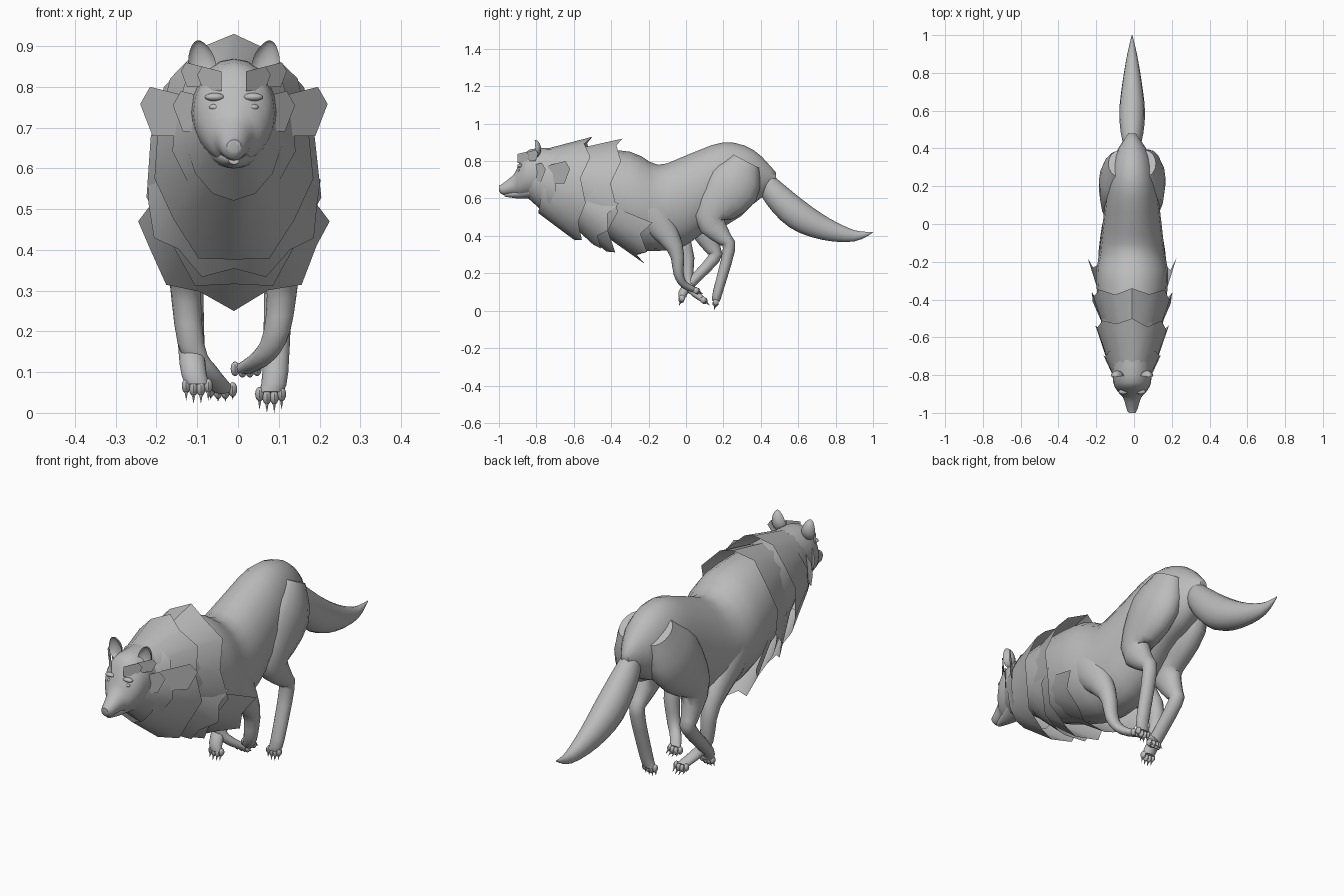
import bpy, bmesh, random
from math import pi, sin, cos, radians
from mathutils import Vector, Matrix

random.seed(4)
if "Cube" in bpy.data.objects:
    bpy.data.objects.remove(bpy.data.objects["Cube"], do_unlink=True)

fur = bpy.data.materials.new("grey_fur")
fur.use_nodes = True
fur.diffuse_color = (0.5, 0.5, 0.5, 1)
fur.node_tree.nodes["Principled BSDF"].inputs["Base Color"].default_value = fur.diffuse_color
MID = -0.01  # body centre line


def finish(bm, name, angle=50):
    """Turn the mesh into a smooth object that keeps its sharp edges."""
    bmesh.ops.recalc_face_normals(bm, faces=bm.faces)
    mesh = bpy.data.meshes.new(name)
    bm.to_mesh(mesh)
    bm.free()
    mesh.materials.append(fur)
    mesh.shade_smooth()
    mesh.set_sharp_from_angle(angle=radians(angle))
    bpy.context.collection.objects.link(bpy.data.objects.new(name, mesh))


def spline(rows, steps=3):
    """Smooth the section list with a Catmull-Rom curve."""
    padded = [rows[0], *rows, rows[-1]]
    smooth = []
    for before, start, end, after in zip(padded, padded[1:], padded[2:], padded[3:]):
        for step in range(steps):
            t = step / steps
            smooth.append([
                q + 0.5 * t * (r - p + t * (2 * p - 5 * q + 4 * r - w + t * (3 * (q - r) + w - p)))
                for p, q, r, w in zip(before, start, end, after)])
    return smooth + [list(rows[-1])]


def loft(name, sections, sides=16, upright=False):
    """Skin elliptical sections (x, y, z, width radius, depth radius)."""
    sections = spline(sections)
    bm = bmesh.new()
    rings = []
    for i, (x, y, z, width, depth) in enumerate(sections):
        last, following = sections[max(0, i - 1)], sections[min(len(sections) - 1, i + 1)]
        tangent = (Vector(following[:3]) - Vector(last[:3])).normalized()
        across = Vector((0, 0, 1)) if upright else Vector((0, -tangent.z, tangent.y))
        ring = []
        for k in range(sides):
            turn = 2 * pi * k / sides
            offset = Vector((width * cos(turn), 0, 0)) + across * depth * sin(turn)
            ring.append(bm.verts.new(Vector((x, y, z)) + offset))
        rings.append(ring)
    for ring, after in zip(rings, rings[1:]):
        for k in range(sides):
            bm.faces.new((ring[k - 1], ring[k], after[k], after[k - 1]))
    bm.faces.new(rings[0])
    bm.faces.new(rings[-1])
    finish(bm, name)


def barrel(name, outline, width_rule):
    """Loft a body part from (y, top, bottom), its width following its height."""
    sections = []
    for y, top, bottom in outline:
        half = (top - bottom) / 2
        sections.append((MID, y, bottom + half, width_rule(y, half), half))
    loft(name, sections, 20, upright=True)


def blob(name, centre, size, segments=12):
    bm = bmesh.new()
    place = Matrix.Translation(centre) @ Matrix.Diagonal((*size, 1))
    bmesh.ops.create_uvsphere(bm, u_segments=segments, v_segments=8, radius=1, matrix=place)
    finish(bm, name)


# Trunk, narrower behind the ribs
barrel("trunk", [(-0.8, 0.86, 0.62), (-0.6, 0.87, 0.47), (-0.3, 0.85, 0.34), (-0.15, 0.78, 0.32),
                 (0, 0.83, 0.35), (0.2, 0.9, 0.5), (0.36, 0.86, 0.57), (0.48, 0.74, 0.68)],
       lambda y, half: half * (0.75 if y < -0.1 else 0.65))

# Head, jaw and nose
barrel("head", [(-1, 0.67, 0.64), (-0.98, 0.68, 0.62), (-0.92, 0.73, 0.62), (-0.89, 0.79, 0.61),
                (-0.84, 0.86, 0.61), (-0.72, 0.87, 0.6)],
       lambda y, half: half * 0.75 + 0.006)
barrel("lower_jaw", [(-0.97, 0.63, 0.61), (-0.9, 0.66, 0.6), (-0.83, 0.7, 0.6)],
       lambda y, half: half * 1.3)
blob("nose", (MID, -0.985, 0.66), (0.022, 0.015, 0.014))

# Tail
tail_path = [(0.42, 0.7, 0.05), (0.48, 0.62, 0.07), (0.6, 0.51, 0.08), (0.75, 0.435, 0.06),
             (0.9, 0.4, 0.03), (1, 0.42, 0.002)]
loft("tail", [(MID, y, z, radius * 0.85, radius) for y, z, radius in tail_path])


def leg(name, hip, paw, bow, path, radii):
    """Bowed leg along (y, z) joints, ending in four clawed toes."""
    sections = []
    for i, ((y, z), radius) in enumerate(zip(path, radii)):
        t = i / (len(path) - 1)
        x = hip + (paw - hip) * t + bow * sin(pi * t)
        sections.append((x, y, z, 0.02 + 0.45 * radius, radius))
    loft(name, sections)

    end = Vector((paw, *path[-1]))
    aim = (end - Vector((paw, *path[-2]))).normalized()
    tilt = aim.to_track_quat("Z", "Y").to_matrix().to_4x4()
    for k in range(4):
        spread = k - 1.5
        toe = end + Vector((spread * 0.018, 0, 0)) + aim * (0.016 - 0.008 * abs(spread))
        blob(f"{name}_toe_{k}", toe, (0.011, 0.016, 0.018), 8)
        bm = bmesh.new()
        bmesh.ops.create_cone(bm, cap_ends=True, segments=6, radius1=0.006, radius2=0, depth=0.03,
                              matrix=Matrix.Translation(toe + aim * 0.024) @ tilt)
        finish(bm, f"{name}_claw_{k}")


# Hind legs, the right one swung forward
hind_radii = (0.08, 0.15, 0.09, 0.045, 0.033, 0.026, 0.022)
leg("hind_leg_left", 0.06, 0.08, 0.03,
    [(0.32, 0.8), (0.25, 0.67), (0.13, 0.5), (0.2, 0.39), (0.23, 0.33), (0.17, 0.1), (0.16, 0.05)],
    hind_radii)
leg("hind_leg_right", -0.08, -0.1, -0.03,
    [(0.32, 0.8), (0.23, 0.65), (0.1, 0.47), (0.14, 0.34), (0.15, 0.28), (0, 0.12), (-0.02, 0.07)],
    hind_radii)

# Front legs, folded back at the wrist
front_radii = (0.09, 0.1, 0.045, 0.028, 0.025, 0.018)
shoulder = [(-0.3, 0.65), (-0.2, 0.54)]
leg("front_leg_left", 0.09, 0.02, 0.05,
    shoulder + [(-0.06, 0.34), (-0.04, 0.2), (-0.01, 0.14), (0.05, 0.11)], front_radii)
leg("front_leg_right", -0.11, -0.04, -0.05,
    shoulder + [(-0.01, 0.34), (0.01, 0.17), (0.03, 0.11), (0.09, 0.06)], front_radii)


def collar(name, top, bottom, half_width, length, reach=pi, count=14, jag=0.2):
    """Flared fur sheet: a slanted oval rim, shrunk and moved forward to its roots."""
    rim_top, rim_bottom = Vector((0, *top)), Vector((0, *bottom))
    root = Vector((MID, -length, 0.78))
    bm = bmesh.new()
    rows = [[], []]
    for k in range(count + 1):
        turn = pi + reach * (2 * k / count - 1) if reach < pi else 2 * pi * k / count
        rim = (rim_top + rim_bottom) / 2 + (rim_top - rim_bottom) / 2 * cos(turn)
        rim.x = MID + half_width * sin(turn)
        start = Vector((MID + (rim.x - MID) * 0.6, rim.y - length, root.z + (rim.z - root.z) * 0.6))
        trim = jag * random.uniform(0.5, 1) if k % 2 else 0
        rows[0].append(bm.verts.new(start))
        rows[1].append(bm.verts.new(rim.lerp(start, trim)))
    for k in range(count):
        bm.faces.new((rows[0][k], rows[0][k + 1], rows[1][k + 1], rows[1][k]))
    bmesh.ops.remove_doubles(bm, verts=bm.verts, dist=0.0005)
    finish(bm, name, 35)


# Mane: overlapping collars from cheeks to shoulders, then bibs under the chest
collar("cheek_ruff", (-0.66, 0.88), (-0.72, 0.49), 0.155, 0.13)
collar("neck_mane", (-0.5, 0.93), (-0.56, 0.35), 0.2, 0.23)
collar("shoulder_mane", (-0.34, 0.92), (-0.38, 0.28), 0.22, 0.25)
collar("upper_bib", (-0.3, 0.72), (-0.46, 0.32), 0.22, 0.2, radians(105), 10)
collar("lower_bib", (-0.14, 0.69), (-0.22, 0.25), 0.235, 0.3, radians(90), 8)


def tuft(name, side, centre, size):
    """Thin pointed lock of fur, swept back as it spreads outwards."""
    x, y, z = centre
    bm = bmesh.new()
    corners = [(-1, -1), (0.5, -1), (1, 0.3), (0.6, 1), (-1, 0.6)]
    bm.faces.new([bm.verts.new((MID + side * (x + u * size), y + u * size, z + v * size))
                  for u, v in corners])
    finish(bm, name)


# Paired face parts
for side, label in ((1, "left"), (-1, "right")):
    def at(x, y, z):
        return MID + side * x, y, z

    # Cupped ear: the front half of an ellipsoid is folded inwards
    ear = bmesh.new()
    bmesh.ops.create_uvsphere(ear, u_segments=14, v_segments=10, radius=1)
    for v in ear.verts:
        if v.co.y < 0:
            v.co.y *= -0.55
        v.co.x *= 1 - 0.25 * v.co.z
    ear.transform(Matrix.Translation(at(0.08, -0.81, 0.865))
                  @ Matrix.Rotation(side * 0.2, 4, "Y") @ Matrix.Diagonal((0.034, 0.035, 0.05, 1)))
    finish(ear, "ear_" + label)

    blob("eye_" + label, at(0.047, -0.89, 0.75), (0.014, 0.01, 0.008))
    blob("brow_" + label, at(0.047, -0.888, 0.775), (0.025, 0.014, 0.01))
    tuft("brow_tuft_" + label, side, (0.06, -0.87, 0.82), 0.03)
    tuft("temple_tuft_" + label, side, (0.1, -0.82, 0.83), 0.03)
    tuft("cheek_tuft_" + label, side, (0.1, -0.8, 0.74), 0.05)
    tuft("side_tuft_" + label, side, (0.17, -0.68, 0.74), 0.06)
